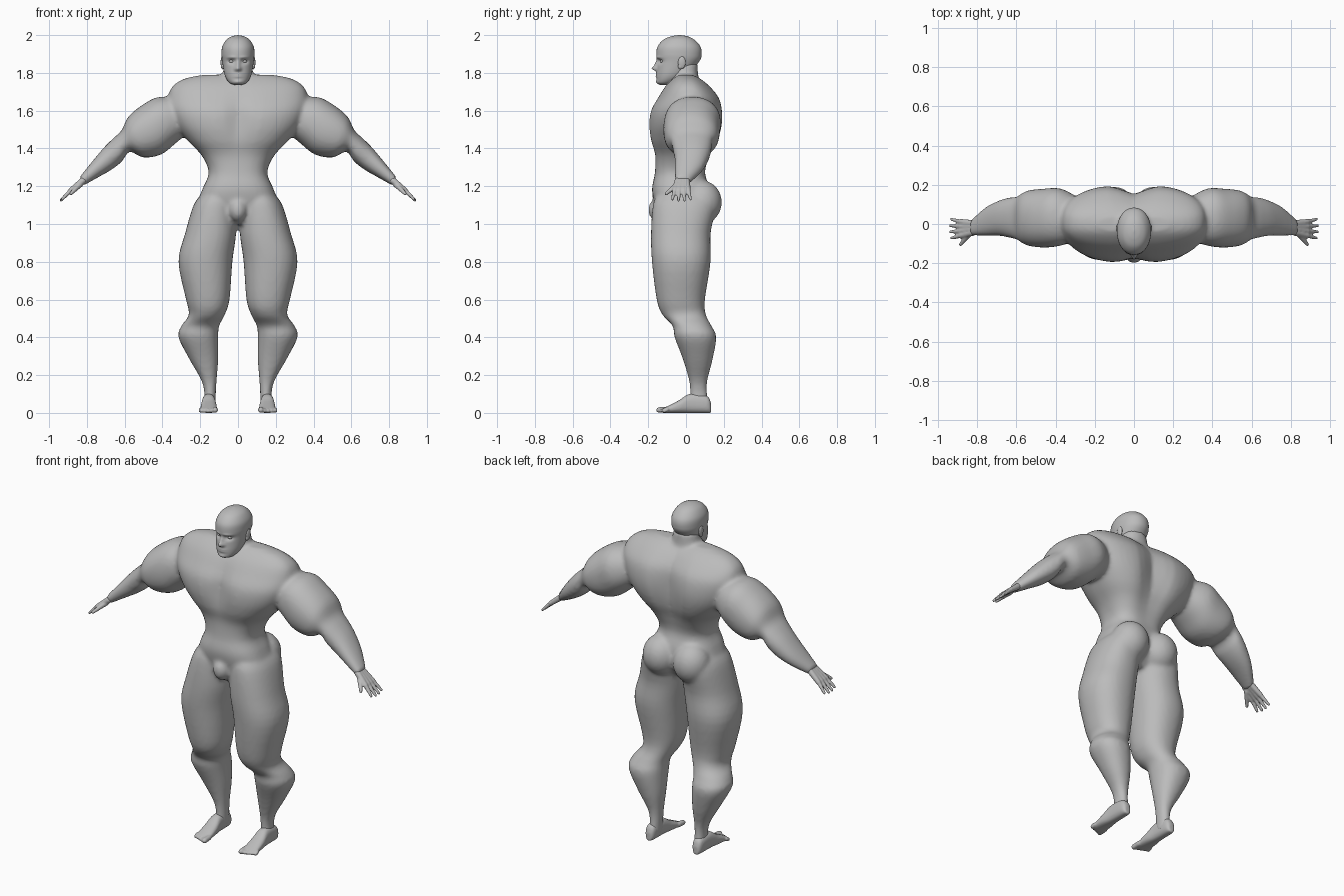
import bpy, bmesh, math
from mathutils import Vector

cube = bpy.data.objects.get("Cube")
if cube:
    bpy.data.objects.remove(cube)

grey = bpy.data.materials.new("plain_grey")
grey.use_nodes = True
grey.diffuse_color = (.5, .5, .5, 1)
shader = grey.node_tree.nodes["Principled BSDF"]
shader.inputs["Base Color"].default_value = grey.diffuse_color

SIDES = {"left": 1, "right": -1}


def spline(rows, steps):
    """Catmull-Rom interpolation through rows of numbers."""
    smooth_rows = []
    for i in range(len(rows) - 1):
        before, start, end = rows[max(i - 1, 0)], rows[i], rows[i + 1]
        after = rows[min(i + 2, len(rows) - 1)]
        for step in range(steps):
            t = step / steps
            smooth_rows.append([
                q + t / 2 * (r - p + t * (2 * p - 5 * q + 4 * r - s + t * (3 * (q - r) + s - p)))
                for p, q, r, s in zip(before, start, end, after)])
    return smooth_rows + [rows[-1]]


def loft(bm, rows, place, power=.9, steps=4, sides=48):
    """Skin rounded rings; place(*row) gives the centre and two half axes."""
    rings = []
    for row in spline(rows, steps):
        centre, across, along = (Vector(p) for p in place(*row))
        ring = []
        for k in range(sides):
            angle = math.tau * k / sides
            c, s = math.cos(angle), math.sin(angle)
            ring.append(bm.verts.new(centre + across * math.copysign(abs(c) ** power, c)
                                     + along * math.copysign(abs(s) ** power, s)))
        rings.append(ring)
    for lower, upper in zip(rings, rings[1:]):
        for k in range(sides):
            bm.faces.new((lower[k - 1], lower[k], upper[k], upper[k - 1]))
    bm.faces.new(rings[0])
    bm.faces.new(rings[-1])


def level(z, width, front, back):
    """Horizontal ring centred on the body's middle plane."""
    return (0, (front + back) / 2, z), (width, 0, 0), (0, (back - front) / 2, 0)


def ball(bm, centre, size):
    """Ellipsoid made of level rings."""
    x, y, z = centre
    count = 16

    def ring(angle):
        reach = math.sin(angle)
        return ((x, y, z + size[2] * math.cos(angle)),
                (size[0] * reach, 0, 0), (0, size[1] * reach, 0))

    rows = [(math.pi * (k + .2) / (count + .4),) for k in range(count + 1)]
    loft(bm, rows, ring, power=1, steps=1, sides=24)


def digit(bm, start, end, start_radius, end_radius):
    """Tapered round-ended finger, toe or hand bone."""
    start, end = Vector(start), Vector(end)
    axis = (end - start).normalized()
    across = axis.orthogonal().normalized()
    along = axis.cross(across)
    bends = [math.radians(a) for a in (-85, -60, -30, 0)]
    rows = [(0, start_radius * math.sin(a), start_radius * math.cos(a)) for a in bends]
    rows += [(1, -end_radius * math.sin(a), end_radius * math.cos(a)) for a in reversed(bends)]

    def ring(t, offset, radius):
        return start.lerp(end, t) + axis * offset, across * radius, along * radius

    loft(bm, rows, ring, power=1, steps=1, sides=16)


def press(bm, facing, x, z, x_reach, z_reach, depth):
    """Softly move one side of a form along y; mirrored when x is not zero."""
    for vert in bm.verts:
        if vert.co.y * facing > 0:
            across = (abs(vert.co.x) - x) / x_reach
            up = (vert.co.z - z) / z_reach
            vert.co.y += depth * math.exp(-across ** 2 - up ** 2)


def finish(bm, name, voxel=None):
    """Turn the mesh into a smooth object, fusing its forms if a voxel size is given."""
    bmesh.ops.recalc_face_normals(bm, faces=bm.faces)
    mesh = bpy.data.meshes.new(name)
    bm.to_mesh(mesh)
    bm.free()
    mesh.materials.append(grey)
    for polygon in mesh.polygons:
        polygon.use_smooth = True
    part = bpy.data.objects.new(name, mesh)
    bpy.context.collection.objects.link(part)
    if voxel:
        fuse = part.modifiers.new("fuse", 'REMESH')
        fuse.mode = 'VOXEL'
        fuse.voxel_size = voxel
        fuse.use_smooth_shade = True
        relax = part.modifiers.new("relax", 'SMOOTH')
        relax.factor = .5
        relax.iterations = 4


# Torso and neck rings: height, half width, front, back
torso = [(1, .08, -.13, .07), (1.08, .21, -.16, .13), (1.18, .19, -.18, .13),
         (1.27, .155, -.165, .11), (1.36, .19, -.165, .14), (1.44, .265, -.19, .18),
         (1.52, .33, -.2, .2), (1.6, .365, -.19, .2), (1.67, .37, -.15, .18),
         (1.73, .345, -.11, .13), (1.77, .28, -.07, .08), (1.79, .18, -.04, .04)]
neck = [(1.7, .13, -.11, .11), (1.76, .09, -.08, .07), (1.85, .07, -.08, .06)]
# Leg rings: height, inner side, outer side, front, back
leg = [(1.16, .02, .19, -.15, .14), (1.1, .01, .235, -.175, .16), (.95, .01, .28, -.185, .13),
       (.8, .03, .315, -.18, .13), (.6, .045, .275, -.155, .1), (.52, .07, .26, -.125, .105),
       (.46, .1, .3, -.07, .135), (.4, .105, .315, -.06, .16), (.28, .105, .255, -.015, .14),
       (.15, .115, .185, .02, .11), (.03, .12, .18, .02, .12)]
# Arm rings: middle x, middle height, radius, front, back
arm = [(.28, 1.58, .09, -.08, .13), (.375, 1.55, .13, -.11, .18), (.455, 1.5, .14, -.12, .18),
       (.54, 1.46, .115, -.11, .17), (.595, 1.44, .06, -.08, .14), (.635, 1.395, .065, -.07, .135),
       (.685, 1.35, .062, -.06, .12), (.755, 1.29, .045, -.06, .085), (.83, 1.225, .025, -.06, .02)]

# Body with spine and breastbone grooves, then limbs and hips fused in
body = bmesh.new()
loft(body, torso, level, power=.78)
press(body, 1, 0, 1.55, .08, .22, -.05)
press(body, -1, 0, 1.55, .06, .13, .03)
loft(body, neck, level)
ball(body, (0, -.14, 1.075), (.05, .06, .065))
for side in SIDES.values():
    def leg_ring(z, inner, outer, front, back):
        return ((side * (inner + outer) / 2, (front + back) / 2, z),
                ((outer - inner) / 2, 0, 0), (0, (back - front) / 2, 0))

    def arm_ring(x, z, radius, front, back):
        return ((side * x, (front + back) / 2, z),
                (side * radius * .35, 0, radius * .94), (0, (back - front) / 2, 0))

    loft(body, leg, leg_ring)
    loft(body, arm, arm_ring)
    ball(body, (side * .1, .085, 1.115), (.105, .105, .115))
finish(body, "body", voxel=.012)


def foot_ring(y, width, height):
    return (side * .155, y, height / 2), (width, 0, 0), (0, 0, height / 2)


foot = [(.133, .015, .05), (.11, .03, .09), (.02, .035, .1), (-.04, .042, .065), (-.12, .045, .025)]
for label, side in SIDES.items():
    # Hand: a fan of bones from the wrist, each ending in a finger, and a thumb
    hand = bmesh.new()
    for k in range(4):
        spread = k - 1.5
        length = .055 - .006 * abs(spread)
        knuckle = Vector((side * .885, .024 * spread - .024, 1.178))
        wrist = (side * .82, .015 * spread - .02, 1.23)
        tip = knuckle + Vector((side * length, .008 * spread, -length))
        digit(hand, wrist, knuckle, .018, .014)
        digit(hand, knuckle, tip, .012, .008)
    digit(hand, (side * .835, -.045, 1.21), (side * .885, -.105, 1.16), .016, .009)
    finish(hand, label + "_hand", voxel=.005)

    # Foot with five toes, the inner one largest
    sole = bmesh.new()
    loft(sole, foot, foot_ring, power=.8)
    for k in range(5):
        radius = .011 if k else .015
        x = side * (.121 + .019 * k)
        digit(sole, (x, -.1, .018), (x, .007 * k - .143, radius), radius, radius)
    finish(sole, label + "_foot", voxel=.005)

    # Eyeball
    eye = bmesh.new()
    ball(eye, (side * .034, -.123, 1.861), (.014, .013, .009))
    finish(eye, label + "_eye")

# Head rings: height, half width, front, back
skull = [(1.737, .02, -.14, -.09), (1.75, .048, -.153, -.05), (1.79, .071, -.155, .01),
         (1.86, .083, -.152, .07), (1.9, .087, -.157, .083), (1.94, .083, -.15, .076),
         (1.975, .062, -.12, .045), (1.993, .034, -.08, .01), (2, .002, -.04, -.03)]
head = bmesh.new()
loft(head, skull, level, power=.95, steps=10, sides=80)
press(head, -1, 0, 1.823, .014, .012, -.024)     # nose tip
press(head, -1, 0, 1.845, .01, .02, -.013)       # nose bridge
press(head, -1, .012, 1.818, .008, .008, -.006)  # nostrils
press(head, -1, 0, 1.787, .026, .011, -.008)     # lips
press(head, -1, 0, 1.787, .026, .003, .007)      # mouth line
press(head, -1, 0, 1.752, .022, .01, -.006)      # chin
press(head, -1, .034, 1.861, .02, .012, .016)    # eye sockets
press(head, -1, .032, 1.882, .026, .008, -.005)  # brows
for side in SIDES.values():
    ball(head, (side * .083, -.022, 1.855), (.009, .02, .033))
    ball(head, (side * .08, -.03, 1.835), (.01, .012, .016))
finish(head, "head")
